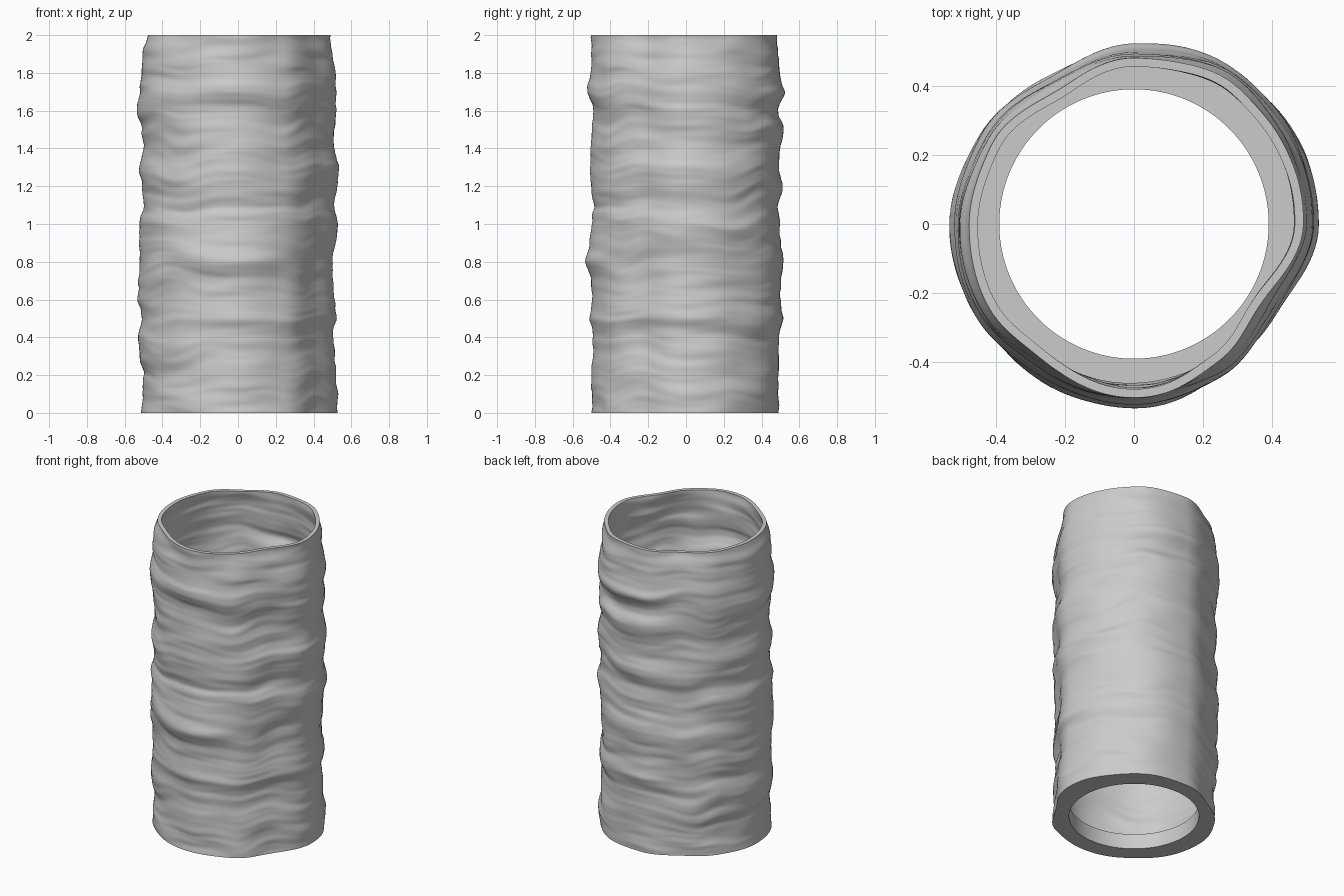
import bpy
import bmesh
from math import sin, cos, pi
from mathutils import Vector, noise

if "Cube" in bpy.data.objects:
    bpy.data.objects.remove(bpy.data.objects["Cube"], do_unlink=True)

SEGMENTS = 144
ROWS = 180
HEIGHT = 2.0
WALL = 0.025
HOLE = 0.39
FLOOR = 0.1

# Wall radius in hundredths, bottom to top, along each main direction
COLUMNS = {
    "left": [53, 53, 52, 51, 50, 52, 51, 50, 50, 52, 53, 51, 52, 53, 51, 51, 52, 52, 52, 50, 49],
    "back": [49, 49, 49, 49, 49, 51, 50, 50, 52, 50, 50, 49, 51, 49, 50, 52, 49, 52, 50, 49, 48],
    "right": [51, 50, 50, 52, 53, 51, 53, 53, 52, 52, 52, 50, 51, 52, 50, 51, 54, 52, 51, 51, 48],
    "front": [50, 50, 50, 49, 49, 51, 50, 50, 53, 51, 50, 49, 50, 51, 50, 50, 49, 52, 51, 50, 50],
}
# Bulges and flats around the wall in thousandths, every thirty degrees
BULGES = [0, 2, 14, 0, -28, -12, 0, 4, -4, 0, -16, -42]


def blend(a, b, f):
    return a + (b - a) * f * f * (3 - 2 * f)


def sample(column, z):
    """Smooth interpolation along one column."""
    t = min(max(z / HEIGHT, 0), 1) * (len(column) - 1)
    i = min(int(t), len(column) - 2)
    return blend(column[i], column[i + 1], t - i) / 100


def around(values, a):
    """Smooth interpolation round a ring of values; returns both ends and the fraction."""
    t = a / (2 * pi) * len(values)
    i = int(t)
    return values[i % len(values)], values[(i + 1) % len(values)], t - i


def radius(a, z):
    between = sin(2 * a) ** 2
    # Rows drift up and down a little so that the folds run at a slant
    drift = 0.09 * between * noise.noise(Vector((cos(a) * 1.5, sin(a) * 1.5, z * 2)))
    first, second, f = around(list(COLUMNS.values()), a)
    r = blend(sample(first, z + drift), sample(second, z + drift), f)
    r += blend(*around(BULGES, a)) / 1000
    # The rim draws in a little more on the front corners
    if sin(a) < 0:
        r -= 0.02 * between * max(0, (z - 1.8) / 0.2)
    # Long horizontal wrinkles, coarse and fine
    x, y = cos(a) * 1.7, sin(a) * 1.7
    r += noise.noise(Vector((x, y, z * 7))) * (0.005 + 0.01 * between)
    r += noise.noise(Vector((x + 5, y, (z + drift) * 17))) * 0.007
    r += noise.noise(Vector((x, y + 9, (z + drift) * 34))) * 0.003
    return r


# Closed profile: up the outside, over the rim, down the inside, round the ledge
steps = [i / ROWS for i in range(ROWS + 1)]
profile = [("outer", HEIGHT * t) for t in steps]
profile += [("inner", HEIGHT - (HEIGHT - FLOOR) * t) for t in steps]
profile += [("hole", FLOOR), ("hole", 0)]

bm = bmesh.new()
rings = []
for kind, z in profile:
    ring = []
    for s in range(SEGMENTS):
        a = 2 * pi * s / SEGMENTS
        r = HOLE if kind == "hole" else radius(a, z)
        if kind == "inner":
            r -= WALL
        ring.append(bm.verts.new((r * cos(a), r * sin(a), z)))
    rings.append(ring)
for low, high in zip(rings, rings[1:] + rings[:1]):
    for s in range(SEGMENTS):
        n = (s + 1) % SEGMENTS
        bm.faces.new((low[s], low[n], high[n], high[s]))
bmesh.ops.recalc_face_normals(bm, faces=bm.faces)

mesh = bpy.data.meshes.new("wrinkled_tube")
bm.to_mesh(mesh)
bm.free()
tube = bpy.data.objects.new("wrinkled_tube", mesh)
bpy.context.collection.objects.link(tube)

# Plain grey material
grey = bpy.data.materials.new("plain_grey")
grey.use_nodes = True
colour = (0.6, 0.6, 0.6, 1)
grey.diffuse_color = colour
grey.node_tree.nodes["Principled BSDF"].inputs["Base Color"].default_value = colour
mesh.materials.append(grey)

bpy.context.view_layer.objects.active = tube
tube.select_set(True)
bpy.ops.object.shade_smooth_by_angle(angle=pi / 4)
